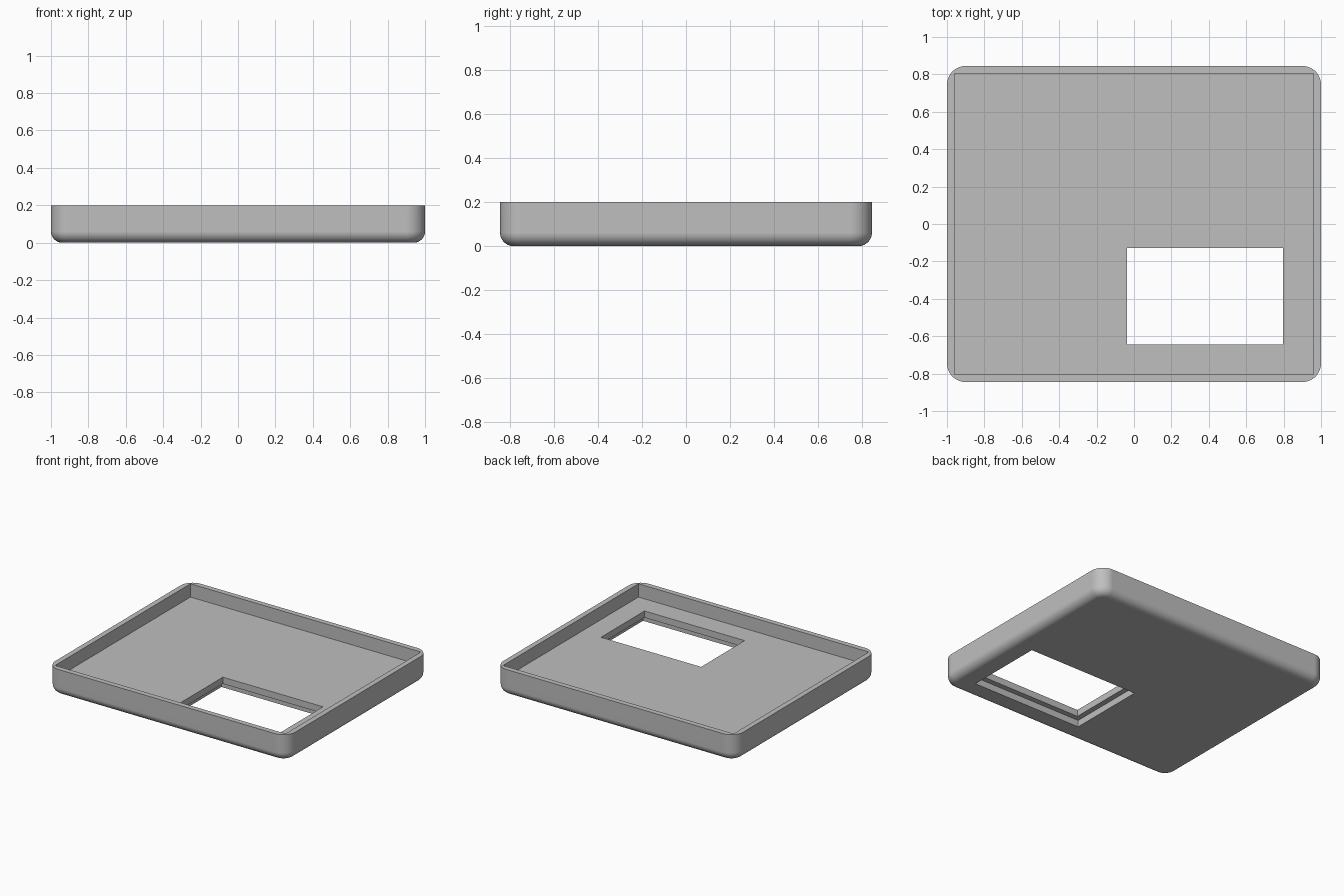
import bpy, bmesh
from math import radians
from mathutils import Vector

if "Cube" in bpy.data.objects:
    bpy.data.objects.remove(bpy.data.objects["Cube"], do_unlink=True)

# One plain grey for the whole shell
grey = bpy.data.materials.new("light grey")
grey.use_nodes = True
grey.diffuse_color = (0.52, 0.52, 0.52, 1)
grey.node_tree.nodes["Principled BSDF"].inputs["Base Color"].default_value = (0.52, 0.52, 0.52, 1)

HALF_X, HALF_Y, HEIGHT = 1.0, 0.845, 0.2
WALL, FLOOR, LEDGE = 0.04, 0.1, 0.05
CORNER, FILLET = 0.1, 0.06


def box(name, low, high, corner=0, fillet=0):
    """Box between two corners, with optional rounded uprights and bottom rim."""
    low, high = Vector(low), Vector(high)
    bm = bmesh.new()
    bmesh.ops.create_cube(bm, size=1)
    for v in bm.verts:
        v.co = Vector(((low + high)[i] / 2 + v.co[i] * (high - low)[i] for i in range(3)))
    if corner:
        uprights = [e for e in bm.edges if abs(e.verts[0].co.z - e.verts[1].co.z) > 0.01]
        bmesh.ops.bevel(bm, geom=uprights, offset=corner, segments=10,
                        profile=0.5, affect='EDGES')
    if fillet:
        rim = [e for e in bm.edges if all(v.co.z < low.z + 0.001 for v in e.verts)]
        bmesh.ops.bevel(bm, geom=rim, offset=fillet, segments=8,
                        profile=0.5, affect='EDGES')
    bmesh.ops.recalc_face_normals(bm, faces=bm.faces)
    mesh = bpy.data.meshes.new(name)
    bm.to_mesh(mesh)
    bm.free()
    mesh.materials.append(grey)
    obj = bpy.data.objects.new(name, mesh)
    bpy.context.collection.objects.link(obj)
    return obj


# Outer tray with rounded corners and a softened bottom edge
tray = box("tray_shell", (-HALF_X, -HALF_Y, 0), (HALF_X, HALF_Y, HEIGHT), CORNER, FILLET)

# Square-cornered cavity, window through the floor, wider recess under the window
left, right, front, back, step = -0.037, 0.797, -0.645, -0.127, 0.04
cutters = [
    box("cavity_cutter", (WALL - HALF_X, WALL - HALF_Y, FLOOR),
        (HALF_X - WALL, HALF_Y - WALL, HEIGHT + 1)),
    box("window_cutter", (left, front, -1), (right, back, HEIGHT)),
    box("recess_cutter", (left - step, front - step, -1), (right + step, back + step, LEDGE)),
]
bpy.ops.object.select_all(action='DESELECT')
tray.select_set(True)
bpy.context.view_layer.objects.active = tray
for cutter in cutters:
    cutter.hide_render = True
    cut = tray.modifiers.new(cutter.name, 'BOOLEAN')
    cut.operation, cut.solver, cut.object = 'DIFFERENCE', 'EXACT', cutter
    bpy.ops.object.modifier_apply(modifier=cut.name)
    bpy.data.objects.remove(cutter, do_unlink=True)

# Smooth fillets, crisp rims, and flat-looking large faces
bpy.ops.object.shade_smooth_by_angle(angle=radians(30))
weighted = tray.modifiers.new("even_shading", 'WEIGHTED_NORMAL')
weighted.keep_sharp = True
